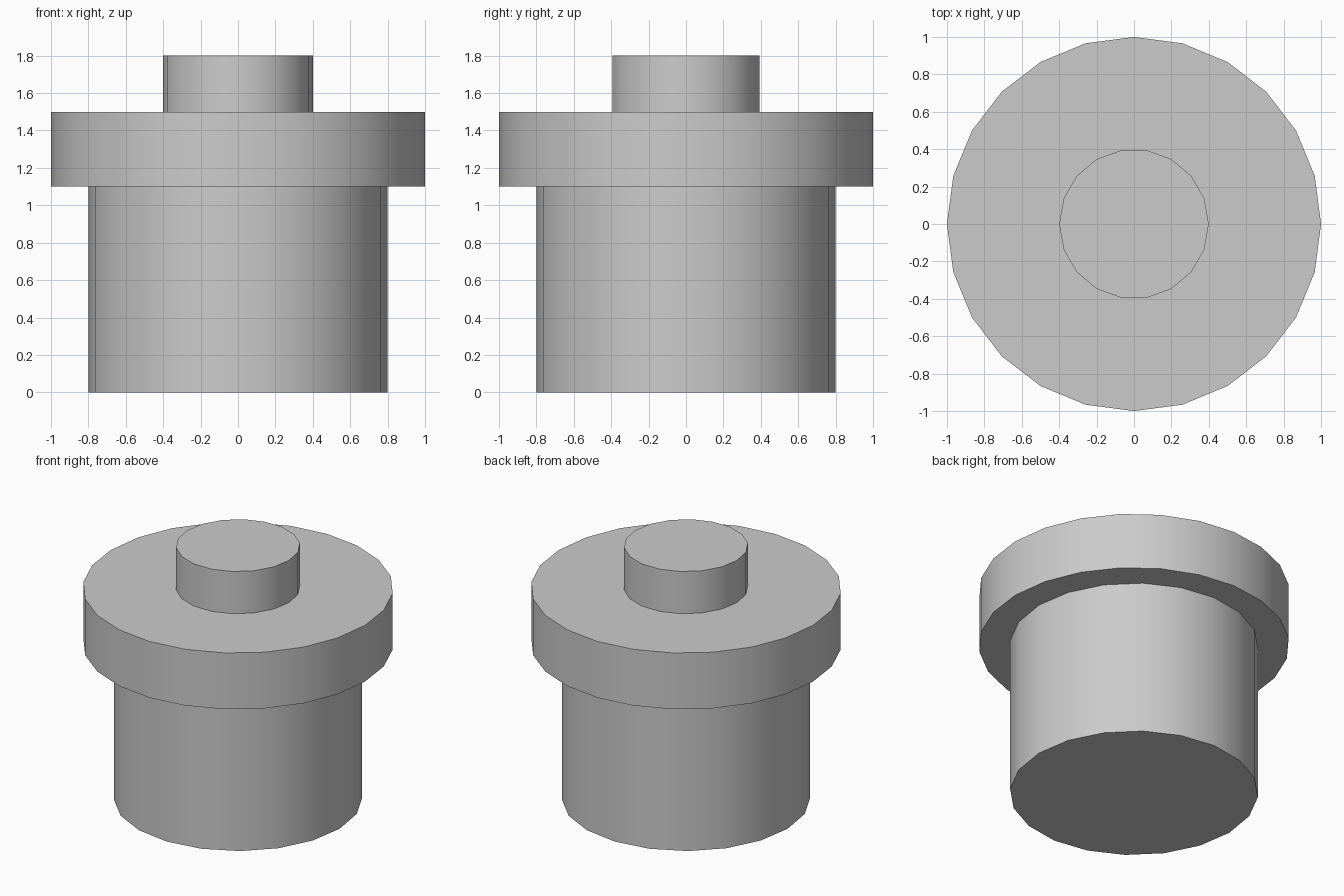
import bpy
import math

cube = bpy.data.objects.get("Cube")
if cube:
    bpy.data.objects.remove(cube, do_unlink=True)

# One plain grey for every part
grey = bpy.data.materials.new("light grey")
grey.use_nodes = True
colour = (0.6, 0.6, 0.6, 1)
grey.diffuse_color = colour
grey.node_tree.nodes["Principled BSDF"].inputs["Base Color"].default_value = colour


def drum(name, sides, radius, bottom, top):
    """Upright capped cylinder with a corner on the +x axis."""
    bpy.ops.mesh.primitive_cylinder_add(
        vertices=sides, radius=radius, depth=top - bottom,
        location=(0, 0, (bottom + top) / 2), rotation=(0, 0, -math.pi / 2))
    part = bpy.context.object
    part.name = name
    bpy.ops.object.transform_apply(location=False, rotation=True, scale=False)
    part.data.materials.append(grey)
    bpy.ops.object.shade_smooth_by_angle(angle=math.radians(35))
    return part


# Stacked parts, from the ground up
drum("body", 20, 0.8, 0, 1.1)
drum("flange", 24, 1.0, 1.1, 1.5)
drum("top_knob", 18, 0.4, 1.5, 1.8)
